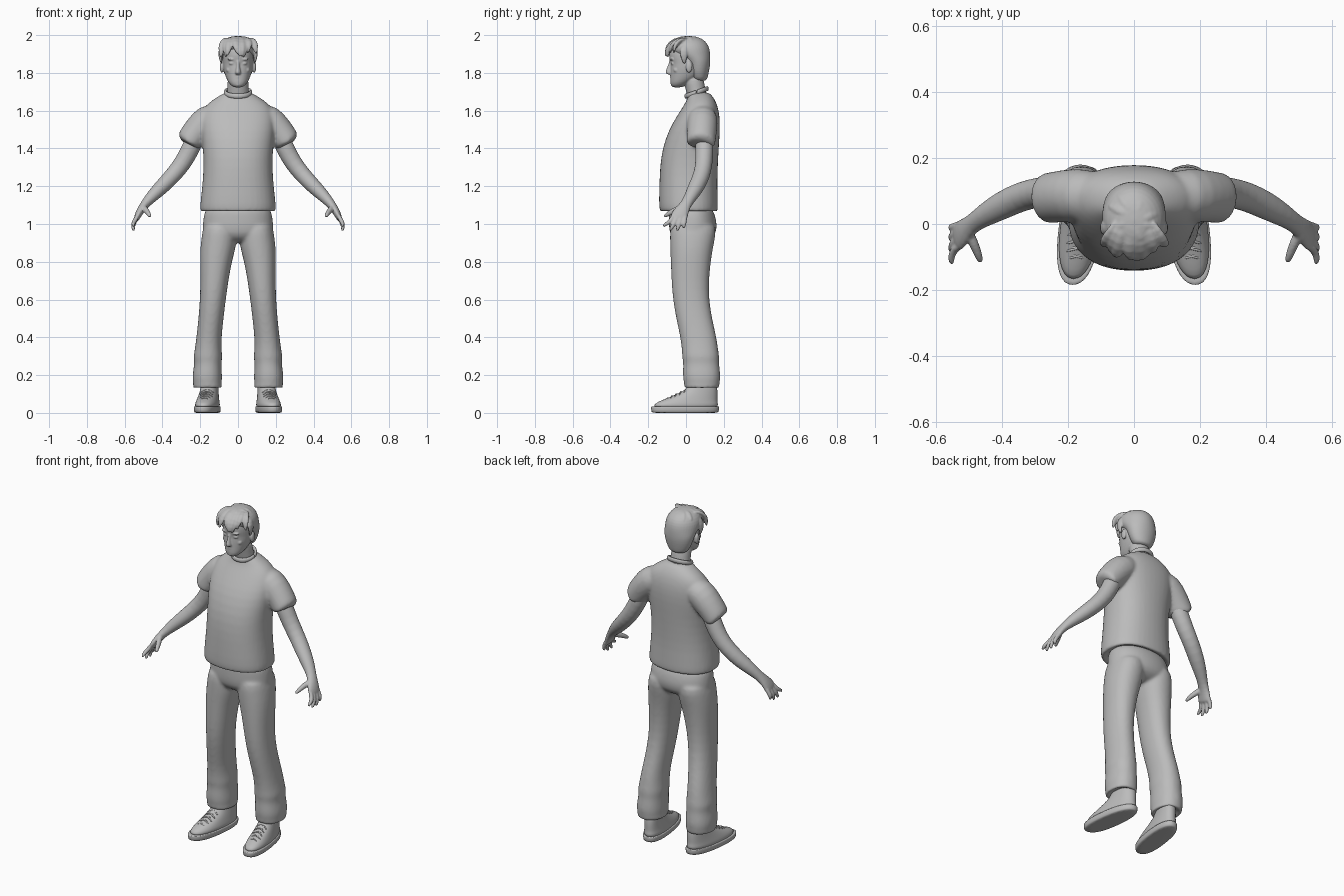
import bpy, bmesh, math, random
from mathutils import Vector

random.seed(4)
grey = bpy.data.materials.new("plain grey")
grey.diffuse_color = (0.5, 0.5, 0.5, 1)
N = 20


def oval(c, u, v, p=2.0):
    """Closed superellipse section spanned by half-axes u and v."""
    pts = []
    for i in range(N):
        a = 2 * math.pi * i / N
        k, s = math.cos(a), math.sin(a)
        pts.append(Vector(c) + Vector(u) * math.copysign(abs(k) ** (2 / p), k)
                   + Vector(v) * math.copysign(abs(s) ** (2 / p), s))
    return pts


def stack(rows, p=2.0):
    """Horizontal sections: z, centre x, centre y, radius x, radius y."""
    return [oval((x, y, z), (rx, 0, 0), (0, ry, 0), p) for z, x, y, rx, ry in rows]


def tube(rows, ref=(0, 1, 0)):
    """Sections across a path: x, y, z, radius along ref, other radius."""
    pts = [Vector(r[:3]) for r in rows]
    rings = []
    for i, r in enumerate(rows):
        t = (pts[min(i + 1, len(pts) - 1)] - pts[max(i - 1, 0)]).normalized()
        u = Vector(ref)
        u = (u - t * u.dot(t)).normalized()
        rings.append(oval(pts[i], u * r[3], t.cross(u) * r[4]))
    return rings


def blob(x, y, z, rx, ry, rz):
    """Ellipsoid as a stack of sections."""
    angles = [math.pi * (i / 8 - 0.5) for i in range(9)]
    return stack([(z + rz * math.sin(a), x, y, rx * max(math.cos(a), .08),
                   ry * max(math.cos(a), .08)) for a in angles])


def part(name, shapes, mirror=False, voxel=0, smooth=0, subsurf=1):
    bm = bmesh.new()
    for rings in shapes:
        vs = [[bm.verts.new(p) for p in ring] for ring in rings]
        for a, b in zip(vs, vs[1:]):
            for i in range(N):
                j = (i + 1) % N
                bm.faces.new((a[i], a[j], b[j], b[i]))
        bm.faces.new(vs[0][::-1])
        bm.faces.new(vs[-1])
    bmesh.ops.recalc_face_normals(bm, faces=bm.faces)
    me = bpy.data.meshes.new(name)
    bm.to_mesh(me)
    bm.free()
    me.materials.append(grey)
    me.polygons.foreach_set("use_smooth", [True] * len(me.polygons))
    ob = bpy.data.objects.new(name, me)
    bpy.context.collection.objects.link(ob)
    if subsurf:
        ob.modifiers.new("round", 'SUBSURF').levels = subsurf
        ob.modifiers["round"].render_levels = subsurf
    if mirror:
        ob.modifiers.new("mirror", 'MIRROR').use_mirror_merge = False
    if voxel:
        m = ob.modifiers.new("blend", 'REMESH')
        m.mode, m.voxel_size, m.use_smooth_shade = 'VOXEL', voxel, True
    if smooth:
        m = ob.modifiers.new("soften", 'SMOOTH')
        m.factor, m.iterations = 0.5, smooth
    return ob


# T-shirt: body and both sleeves blended together
body = stack([(1.09, 0, .015, .17, .125), (1.062, 0, .015, .19, .145),
              (1.062, 0, .015, .2, .153), (1.09, 0, .013, .205, .159),
              (1.2, 0, .012, .191, .155), (1.3, 0, .015, .184, .155),
              (1.4, 0, .024, .187, .151), (1.5, 0, .045, .2, .137),
              (1.57, 0, .065, .198, .115), (1.62, 0, .076, .18, .094),
              (1.655, 0, .08, .14, .076), (1.685, 0, .073, .09, .062),
              (1.7, 0, .064, .062, .052)], 2.3)


def sleeve(s):
    return tube([(s * .09, .085, 1.585, .07, .06), (s * .16, .087, 1.555, .084, .086),
                 (s * .215, .085, 1.495, .08, .078), (s * .25, .08, 1.45, .078, .073),
                 (s * .267, .078, 1.422, .077, .07), (s * .268, .078, 1.42, .07, .062),
                 (s * .25, .085, 1.45, .055, .05)])


part("t_shirt", [body, sleeve(1), sleeve(-1)], voxel=.009, smooth=5)

# Neckband, lower at the throat
band = []
for i in range(33):
    a = 2 * math.pi * i / 32
    k, s = math.cos(a), math.sin(a)
    c = Vector((.068 * k, .056 + .057 * s, 1.697 + .02 * s))
    band.append(oval(c, Vector((k, s, 0)) * .008, (0, 0, .013)))
part("neckband", [band])

# Trousers: hips and two legs, with creases near the ankle
hips = stack([(1.1, 0, .02, .165, .11), (1.06, 0, .03, .182, .122),
              (1.0, 0, .037, .189, .13), (.95, 0, .036, .191, .125),
              (.92, 0, .034, .17, .1), (.9, 0, .03, .1, .06)], 2.2)
leg = [(1.02, .095, .037, .085, .12), (.95, .097, .037, .094, .124),
       (.88, .105, .03, .096, .115), (.8, .117, .025, .085, .107),
       (.7, .125, .022, .075, .1), (.6, .133, .026, .069, .097),
       (.5, .143, .043, .067, .096), (.4, .154, .066, .067, .097),
       (.33, .158, .075, .072, .097), (.295, .16, .078, .078, .1),
       (.265, .159, .08, .072, .095), (.22, .162, .082, .077, .1),
       (.18, .163, .083, .08, .1), (.155, .162, .084, .075, .094),
       (.13, .161, .083, .079, .094), (.125, .161, .083, .07, .084),
       (.15, .161, .083, .055, .068)]
legs = [stack([(z, s * x, y, rx, ry) for z, x, y, rx, ry in leg], 2.2) for s in (1, -1)]
part("trousers", [hips] + legs, voxel=.009, smooth=6)

# Arms with palm, fingers and thumb
arm = tube([(.215, .095, 1.48, .05, .05), (.25, .097, 1.4, .049, .049),
            (.29, .096, 1.325, .046, .047), (.34, .085, 1.262, .045, .044),
            (.4, .057, 1.2, .044, .041), (.455, .026, 1.147, .035, .033),
            (.49, .002, 1.108, .028, .024), (.515, -.02, 1.075, .038, .021),
            (.53, -.035, 1.045, .046, .018), (.54, -.042, 1.02, .046, .014)])
hand = [arm]
for y0, y1, z1 in ((-.075, -.118, .985), (-.053, -.083, .963),
                   (-.03, -.046, .962), (-.008, -.012, .977)):
    hand.append(tube([(.53, y0 + .008, 1.05, .011, .011), (.543, y0, 1.022, .0125, .0125),
                      (.556, (y0 + y1) / 2, (1.022 + z1) / 2, .0115, .0115),
                      (.554, y1, z1 + .008, .009, .009), (.552, y1, z1, .005, .005)]))
hand.append(tube([(.505, -.02, 1.09, .016, .016), (.487, -.058, 1.073, .017, .015),
                  (.474, -.09, 1.056, .0125, .0125), (.467, -.11, 1.043, .010, .010),
                  (.466, -.116, 1.038, .005, .005)], (0, 0, 1)))
part("arms_and_hands", hand, mirror=True, voxel=.005, smooth=3)

# Shoes: sole, upper and laces, toes turned slightly outward
sole = stack([(0, .162, -.005, .058, .172), (.001, .162, -.005, .064, .18),
              (.03, .162, -.005, .067, .183), (.034, .162, -.005, .065, .181),
              (.035, .162, -.003, .058, .174)], 2.4)
upper = stack([(.02, .162, -.002, .061, .175), (.045, .162, .0, .062, .172),
               (.062, .162, .012, .058, .156), (.08, .162, .036, .054, .132),
               (.1, .162, .06, .05, .108), (.12, .162, .08, .047, .087),
               (.15, .162, .09, .045, .074), (.17, .162, .09, .035, .06)], 2.3)
laces = []
for i in range(5):
    y, z = -.098 + .024 * i, .079 + .0115 * i
    for d in (-.009, .009):
        laces.append(tube([(.162 + .036 * k, y + d * k, z - .02 * k * k, .004, .004)
                           for k in (-1, -.5, 0, .5, 1)]))
for nm, shapes in (("soles", [sole]), ("shoe_uppers", [upper]), ("laces", laces)):
    ob = part(nm, shapes, mirror=True)
    for v in ob.data.vertices:
        v.co.x -= .13 * v.co.y

# Head: skull and jaw, neck, ears and facial features
skull = stack([(1.722, 0, -.048, .018, .02), (1.732, 0, -.042, .036, .038),
               (1.75, 0, -.03, .052, .054), (1.775, 0, -.008, .064, .076),
               (1.8, 0, .004, .073, .088), (1.825, 0, .011, .079, .095),
               (1.85, 0, .015, .081, .096), (1.875, 0, .015, .083, .105),
               (1.91, 0, .015, .082, .107), (1.95, 0, .012, .07, .093),
               (1.98, 0, .01, .04, .055)], 2.15)
neck = stack([(1.65, 0, .065, .062, .056), (1.7, 0, .054, .058, .052),
              (1.74, 0, .044, .056, .054), (1.79, 0, .036, .056, .056)])
nose = stack([(1.79, 0, -.08, .011, .014), (1.797, 0, -.086, .017, .022),
              (1.808, 0, -.086, .015, .024), (1.83, 0, -.082, .009, .017),
              (1.86, 0, -.08, .008, .01), (1.872, 0, -.076, .01, .01)])
face = [skull, neck, nose, blob(0, -.071, 1.778, .024, .014, .0065),
        blob(0, -.069, 1.767, .02, .014, .007), blob(0, -.066, 1.74, .022, .016, .014)]
for s in (1, -1):
    face += [blob(s * .033, -.074, 1.872, .024, .012, .007),   # brow
             blob(s * .033, -.07, 1.85, .015, .011, .008),     # eye
             blob(s * .044, -.05, 1.815, .02, .018, .016),     # cheek
             blob(s * .086, .016, 1.832, .011, .018, .032)]    # ear
part("head", face, voxel=.0042, smooth=3)

# Hair: cap over the crown and nape, plus swept locks
cap = stack([(1.755, 0, .075, .045, .032), (1.775, 0, .07, .064, .045),
             (1.81, 0, .067, .08, .056), (1.845, 0, .065, .089, .064),
             (1.872, 0, .055, .094, .075), (1.9, 0, .03, .098, .1),
             (1.93, 0, .017, .098, .109), (1.96, 0, .013, .086, .099),
             (1.983, 0, .012, .06, .072), (1.996, 0, .012, .025, .03)])
hair = [cap]
for i in range(9):
    x = -.082 + .0205 * i
    d = random.uniform(-.02, .022)
    e = random.uniform(-.014, .014)
    f = 1 - (x / .13) ** 2
    hair.append(tube([(x * .5, .02, 1.972, .008, .012), (x * .75 + d * .3, -.035 * f, 1.985 - .02 * (1 - f), .012, .02),
                      (x + d * .3, -.085 * f, 1.955 + e * .4, .013, .021),
                      (x + d * .7, -.108 * f, 1.92 + e, .009, .015),
                      (x + d, -.106 * f, 1.89 + e, .003, .004)], (0, -1, .6)))
for s in (1, -1):   # side locks in front of the ears
    hair.append(tube([(s * .075, .0, 1.95, .02, .012), (s * .096, -.015, 1.915, .024, .011),
                      (s * .094, -.01, 1.875, .016, .008), (s * .085, -.008, 1.845, .006, .004)]))
for i in range(7):  # loose locks on the crown
    a = i * 2.4
    x, y = math.cos(a), math.sin(a)
    hair.append(tube([(.02 * x, .012 + .02 * y, 1.988, .008, .006),
                      (.05 * x - .012 * y, .012 + .055 * y + .01 * x, 1.986, .017, .008),
                      (.08 * x - .03 * y, .012 + .09 * y + .02 * x, 1.955, .006, .004)], (-y, x, 0)))
part("hair", hair, voxel=.0045, smooth=2)
